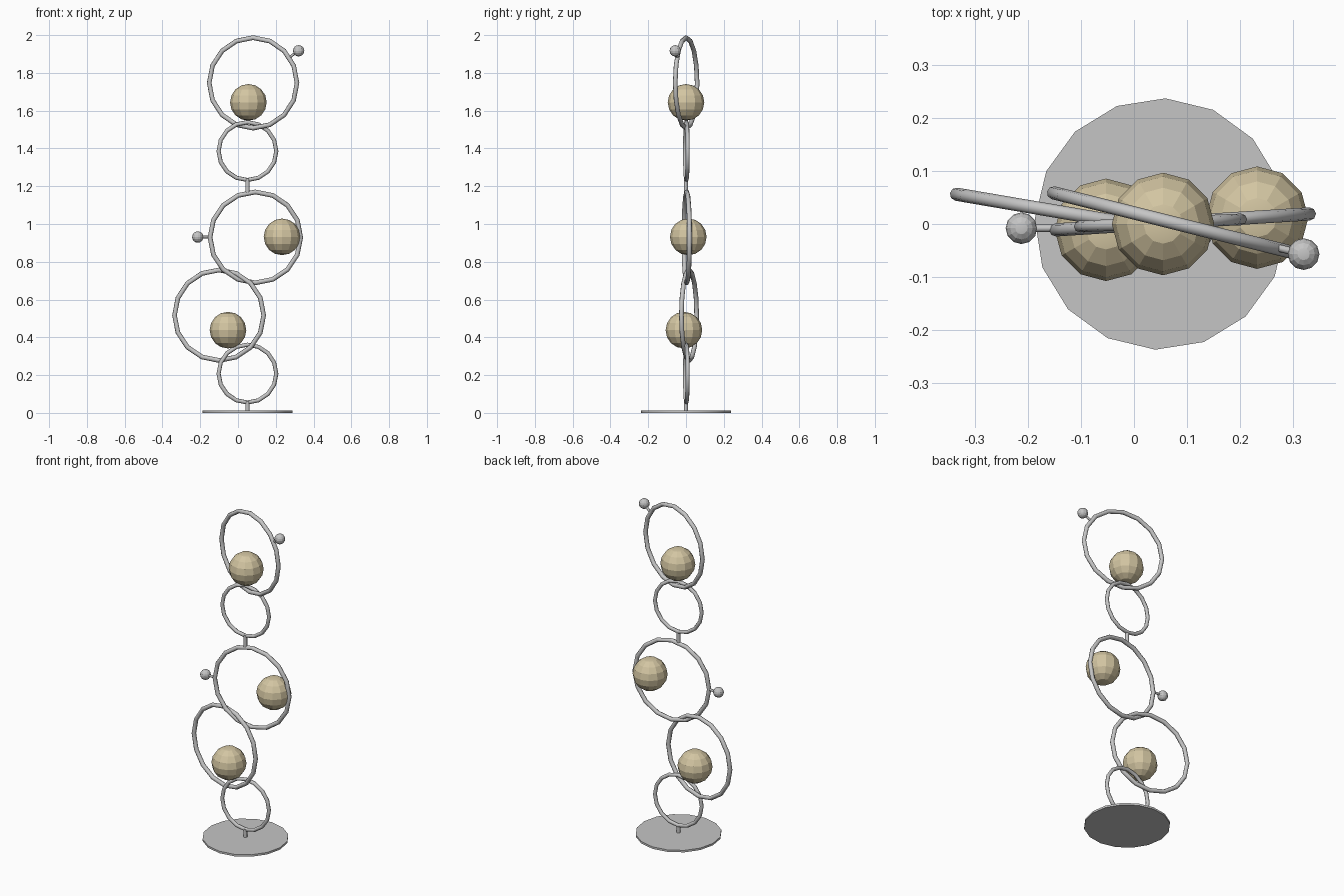
import bpy
from math import radians, cos, sin
from mathutils import Vector

if "Cube" in bpy.data.objects:
    bpy.data.objects.remove(bpy.data.objects["Cube"])


def material(name, rgb):
    m = bpy.data.materials.new(name)
    m.diffuse_color = (*rgb, 1)
    m.use_nodes = True
    m.node_tree.nodes["Principled BSDF"].inputs["Base Color"].default_value = m.diffuse_color
    return m


SILVER = material("silver grey", (0.56, 0.56, 0.56))
TAN = material("warm tan", (0.65, 0.56, 0.36))


def finish(name, mat, angle=40):
    ob = bpy.context.object
    ob.name = name
    ob.data.materials.append(mat)
    bpy.ops.object.shade_smooth_by_angle(angle=radians(angle))
    return ob


def ring(name, centre, outer, tube, turn):
    # upright hoop, turned about the vertical axis
    bpy.ops.mesh.primitive_torus_add(
        major_segments=16, minor_segments=8, major_radius=outer - tube, minor_radius=tube,
        location=centre, rotation=(radians(90), 0, radians(turn)))
    finish(name, SILVER, 50)


def ball(name, centre, r, mat, sub=2):
    bpy.ops.mesh.primitive_uv_sphere_add(segments=12, ring_count=8, radius=r, location=centre)
    finish(name, mat, 10)


def rod(name, a, b, r):
    a, b = Vector(a), Vector(b)
    bpy.ops.mesh.primitive_cylinder_add(vertices=8, radius=r, depth=(b - a).length, location=(a + b) / 2)
    bpy.context.object.rotation_euler = (b - a).to_track_quat('Z', 'Y').to_euler()
    finish(name, SILVER, 50)


# base disc and the two upright stems
bpy.ops.mesh.primitive_cylinder_add(vertices=16, radius=0.238, depth=0.012,
                                    location=(0.05, 0, 0.006), rotation=(0, 0, radians(-2.3)))
finish("base_disc", SILVER)
rod("base_stem", (0.05, 0, 0), (0.05, 0, 0.06), 0.011)
rod("middle_stem", (0.05, 0, 1.165), (0.05, 0, 1.24), 0.011)

# stacked hoops
ring("bottom_small_ring", (0.05, 0.002, 0.208), 0.164, 0.011, 2.5)
ring("lower_large_ring", (-0.10, 0.016, 0.517), 0.252, 0.0125, -9.7)
ring("middle_large_ring", (0.092, 0.004, 0.929), 0.253, 0.0125, 3.6)
ring("upper_small_ring", (0.05, 0.002, 1.386), 0.164, 0.011, 2.5)
ring("top_large_ring", (0.08, 0.001, 1.747), 0.252, 0.0125, -14)

# candle-like balls held by the hoops
ball("lower_ball", (-0.053, -0.011, 0.438), 0.097, TAN)
ball("middle_ball", (0.233, 0.012, 0.932), 0.097, TAN)
ball("top_ball", (0.055, 0, 1.644), 0.097, TAN)

# small side knobs on short pins
for name, knob, foot in (
        ("left_knob", (-0.213, -0.008, 0.931), (-0.148, -0.008, 0.931)),
        ("right_knob", (0.321, -0.057, 1.917), (0.272, -0.045, 1.882))):
    ball(name, knob, 0.03, SILVER)
    rod(name + "_pin", knob, foot, 0.007)
